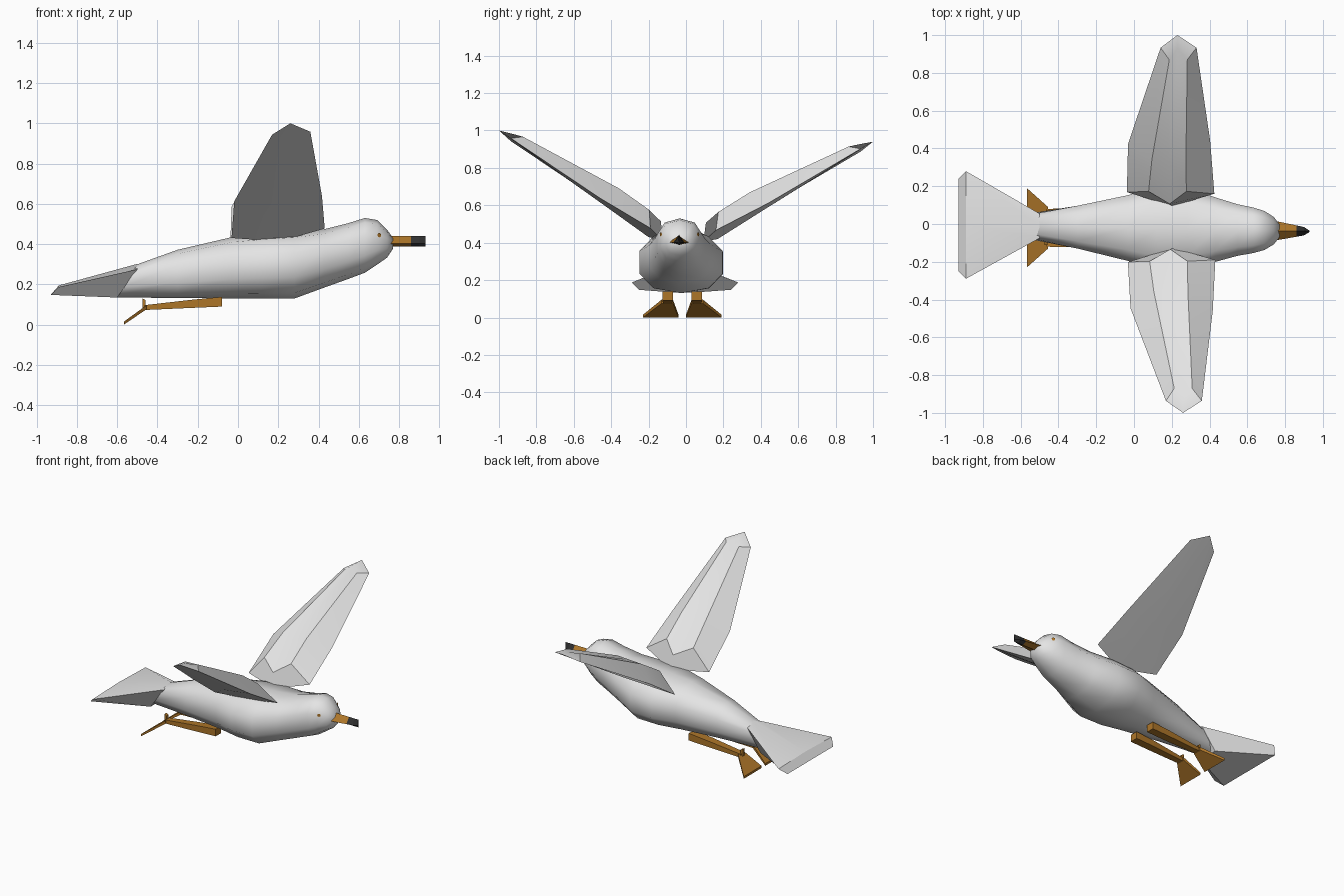
import bpy, bmesh, math
from mathutils import Vector
from mathutils.bvhtree import BVHTree

if "Cube" in bpy.data.objects:
    bpy.data.objects.remove(bpy.data.objects["Cube"])


def material(name, rgb):
    m = bpy.data.materials.new(name)
    m.diffuse_color = (*rgb, 1)
    m.use_nodes = True
    m.node_tree.nodes["Principled BSDF"].inputs["Base Color"].default_value = m.diffuse_color
    return m


WHITE = material("feather white", (0.78, 0.78, 0.78))
ORANGE = material("bill orange", (0.42, 0.18, 0.022))
BLACK = material("bill tip black", (0.03, 0.03, 0.03))


def finish(name, bm, mat, angle=None):
    me = bpy.data.meshes.new(name)
    bm.to_mesh(me)
    bm.free()
    me.materials.append(mat)
    ob = bpy.data.objects.new(name, me)
    bpy.context.collection.objects.link(ob)
    if angle:
        bpy.ops.object.select_all(action='DESELECT')
        ob.select_set(True)
        bpy.context.view_layer.objects.active = ob
        bpy.ops.object.shade_smooth_by_angle(angle=math.radians(angle))
    return ob


def loft(name, rings, mat, angle=None):
    """Skin a closed tube through rings with equal point counts, capping both ends."""
    bm = bmesh.new()
    vs = [[bm.verts.new(p) for p in r] for r in rings]
    n = len(vs[0])
    for a, b in zip(vs, vs[1:]):
        for i in range(n):
            j = (i + 1) % n
            bm.faces.new((a[i], a[j], b[j], b[i]))
    bm.faces.new(vs[0])
    bm.faces.new(vs[-1])
    bmesh.ops.recalc_face_normals(bm, faces=bm.faces)
    return finish(name, bm, mat, angle)


def centre(x):
    # the bird is yawed very slightly
    return -0.022 - 0.018 * x


# Body and head: x, half width, top, bottom, slant of the ring
SECTIONS = [(-0.55, 0.068, 0.300, 0.135, 0.05), (-0.30, 0.118, 0.372, 0.133, 0),
            (-0.03, 0.182, 0.435, 0.130, 0), (0.12, 0.232, 0.450, 0.130, 0),
            (0.28, 0.232, 0.460, 0.130, 0), (0.43, 0.178, 0.475, 0.185, 0),
            (0.55, 0.142, 0.505, 0.228, 0), (0.63, 0.126, 0.530, 0.258, 0),
            (0.69, 0.108, 0.520, 0.298, 0), (0.74, 0.076, 0.472, 0.333, 0),
            (0.77, 0.036, 0.430, 0.378, 0)]


def body_ring(x, hw, top, bot, slant, sides=10):
    pts = []
    for i in range(sides):
        a = 2 * math.pi * i / sides
        s, c = math.sin(a), math.cos(a)
        s = math.copysign(abs(s) ** 0.85, s)
        c = math.copysign(abs(c) ** 0.85, c)
        pts.append((x + slant * c, centre(x) + hw * s,
                    (top + bot) / 2 + c * (top - bot) / 2))
    return pts


body = loft("body", [body_ring(*s) for s in SECTIONS], WHITE, 45)

# Tail fan
loft("tail", [
    [(-0.50, -0.075, 0.275), (-0.50, -0.01, 0.302), (-0.50, 0.055, 0.275),
     (-0.60, 0.06, 0.135), (-0.60, -0.08, 0.135)],
    [(-0.89, -0.29, 0.187), (-0.89, -0.005, 0.195), (-0.89, 0.28, 0.187),
     (-0.93, 0.24, 0.148), (-0.93, -0.25, 0.148)]], WHITE, 30)

# Wing sections from root to tip:
# trailing edge, underside middle, leading edge, front ridge, groove, rear ridge
WING = [
    [(-0.035, 0.185, 0.425), (0.205, 0.11, 0.41), (0.428, 0.175, 0.472),
     (0.28, 0.185, 0.57), (0.19, 0.12, 0.51), (0.08, 0.185, 0.56)],
    [(-0.025, 0.435, 0.60), (0.20, 0.43, 0.59), (0.41, 0.45, 0.625),
     (0.28, 0.35, 0.68), (0.19, 0.35, 0.675), (0.10, 0.35, 0.67)],
    [(0.155, 0.935, 0.915), (0.245, 1.0, 0.97), (0.345, 0.935, 0.93),
     (0.295, 0.87, 0.94), (0.245, 0.93, 0.955), (0.20, 0.87, 0.935)]]

for side, label in ((-1, "right"), (1, "left")):
    def tilt(p):
        # mirror, then roll the pair slightly
        x, y, z = p
        return (x - 0.015 * side * y, side * y - 0.029 + 0.03 * z, z - 0.03 * side * y)

    loft(label + "_wing", [[tilt(p) for p in r] for r in WING], WHITE, 30)

    def slab_ring(x, inner, outer, top, bot):
        a, b = -0.02 + side * inner, -0.02 + side * outer
        return [(x, a, top), (x, b, top), (x, b, bot), (x, a, bot)]

    # Leg folded backwards, webbed foot and hind toe
    loft(label + "_leg", [slab_ring(-0.08, 0.05, 0.105, 0.138, 0.09),
                          slab_ring(-0.22, 0.05, 0.105, 0.125, 0.084),
                          slab_ring(-0.465, 0.06, 0.1, 0.097, 0.073)], ORANGE)
    loft(label + "_foot", [slab_ring(-0.455, 0.05, 0.11, 0.096, 0.076),
                           slab_ring(-0.567, 0.02, 0.21, 0.015, 0.0)], ORANGE)
    loft(label + "_hind_toe", [slab_ring(-0.475, 0.07, 0.09, 0.13, 0.08),
                               slab_ring(-0.458, 0.07, 0.09, 0.122, 0.08)], ORANGE)

# Bill with dark tip
def bill_ring(x, hw, top=0.44, bot=0.388):
    c = centre(x)
    return [(x, c, top), (x, c + hw, 0.402), (x, c, bot), (x, c - hw, 0.402)]


loft("bill", [bill_ring(0.73, 0.055), bill_ring(0.86, 0.030)], ORANGE)
loft("bill_tip", [bill_ring(0.86, 0.030), bill_ring(0.90, 0.022),
                  bill_ring(0.93, 0.003)], BLACK)

# Eyes: thin discs laid on the sides of the head
tree = BVHTree.FromPolygons([v.co for v in body.data.vertices],
                            [p.vertices[:] for p in body.data.polygons])
for side, label in ((-1, "right"), (1, "left")):
    hit, nor, _, _ = tree.ray_cast(Vector((0.70, side, 0.445)), Vector((0, -side, 0)))
    bm = bmesh.new()
    bmesh.ops.create_circle(bm, cap_ends=True, segments=8, radius=0.011)
    eye = finish(label + "_eye", bm, ORANGE)
    if nor.y * side < 0:
        nor = -nor
    eye.location = hit + nor * 0.003
    eye.rotation_mode = 'QUATERNION'
    eye.rotation_quaternion = nor.to_track_quat('Z', 'Y')
